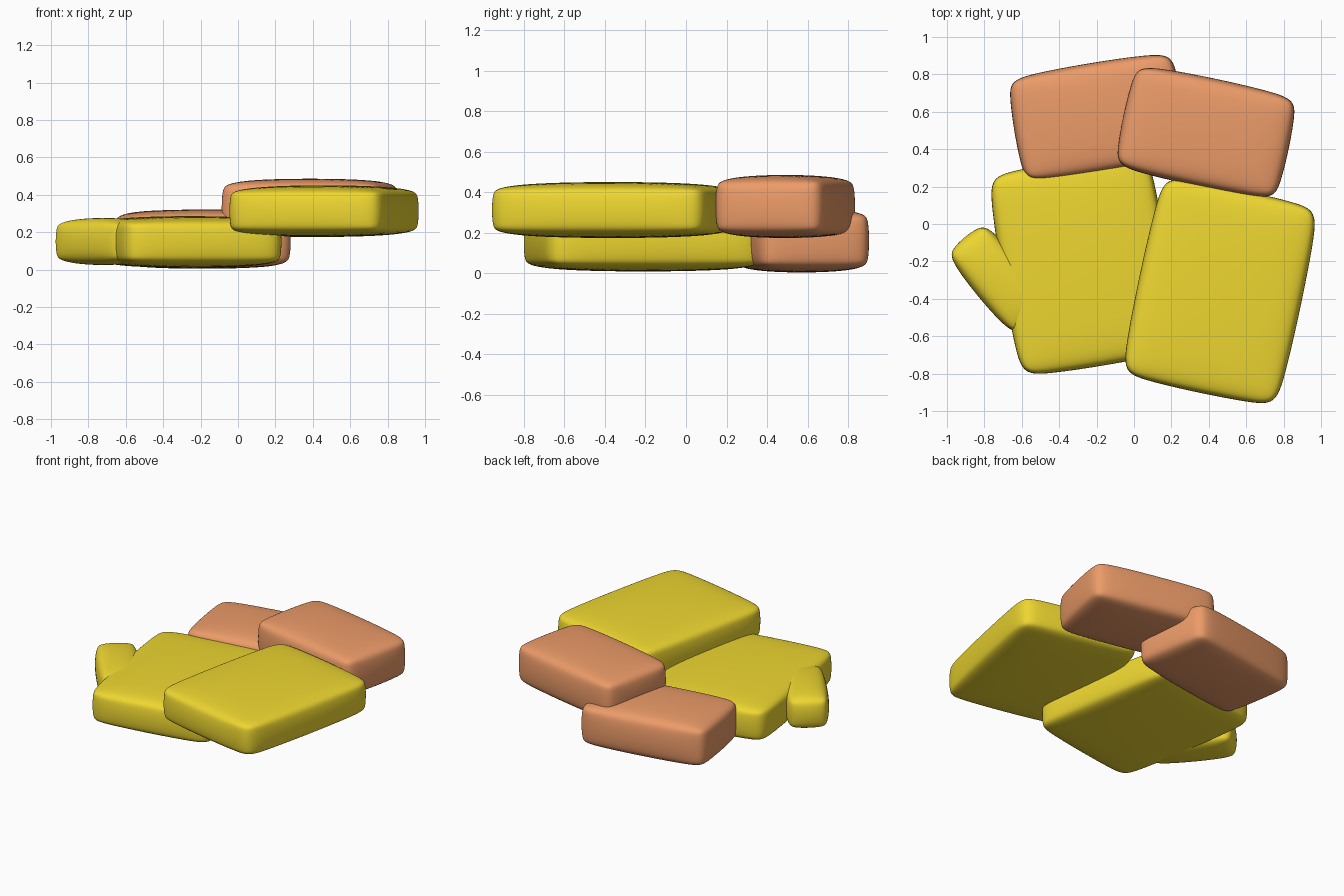
import bpy, bmesh
from math import radians
from mathutils import Matrix

if "Cube" in bpy.data.objects:
    bpy.data.objects.remove(bpy.data.objects["Cube"])


def material(name, rgb):
    m = bpy.data.materials.new(name)
    m.diffuse_color = (*rgb, 1)
    m.use_nodes = True
    m.node_tree.nodes["Principled BSDF"].inputs["Base Color"].default_value = m.diffuse_color
    return m


yellow = material("yellow", (0.86, 0.68, 0.03))
orange = material("orange", (0.84, 0.33, 0.14))


def soft_block(name, center, size, angle, z0, z1, mat, bevel=0.055):
    """Pillow-edged block: chamfered cube smoothed by subdivision."""
    bm = bmesh.new()
    bmesh.ops.create_cube(bm, size=1)
    bmesh.ops.scale(bm, vec=(size[0], size[1], z1 - z0), verts=bm.verts)
    bmesh.ops.bevel(bm, geom=bm.edges[:], offset=bevel, segments=1, affect='EDGES')
    for f in bm.faces:
        f.smooth = True
    mesh = bpy.data.meshes.new(name)
    bm.to_mesh(mesh)
    bm.free()
    mesh.materials.append(mat)
    ob = bpy.data.objects.new(name, mesh)
    bpy.context.collection.objects.link(ob)
    ob.matrix_world = (Matrix.Translation((*center, (z0 + z1) / 2))
                       @ Matrix.Rotation(radians(angle), 4, 'Z'))
    sub = ob.modifiers.new("smooth", 'SUBSURF')
    sub.levels = sub.render_levels = 4


# Lower pair, turned left
soft_block("lower_yellow_block", (-0.265, -0.21), (0.90, 1.12), 9.4, 0.005, 0.29, yellow)
soft_block("lower_orange_block", (-0.19, 0.57), (0.92, 0.595), 9.4, 0.0, 0.325, orange)
# Upper pair, turned right
soft_block("upper_yellow_block", (0.46, -0.36), (0.885, 1.115), -12, 0.17, 0.455, yellow)
soft_block("upper_orange_block", (0.385, 0.49), (0.91, 0.59), -12, 0.17, 0.49, orange)
# Small block poking out at the left
soft_block("small_yellow_block", (-0.72, -0.295), (0.30, 0.59), 39.5, 0.02, 0.28, yellow)
